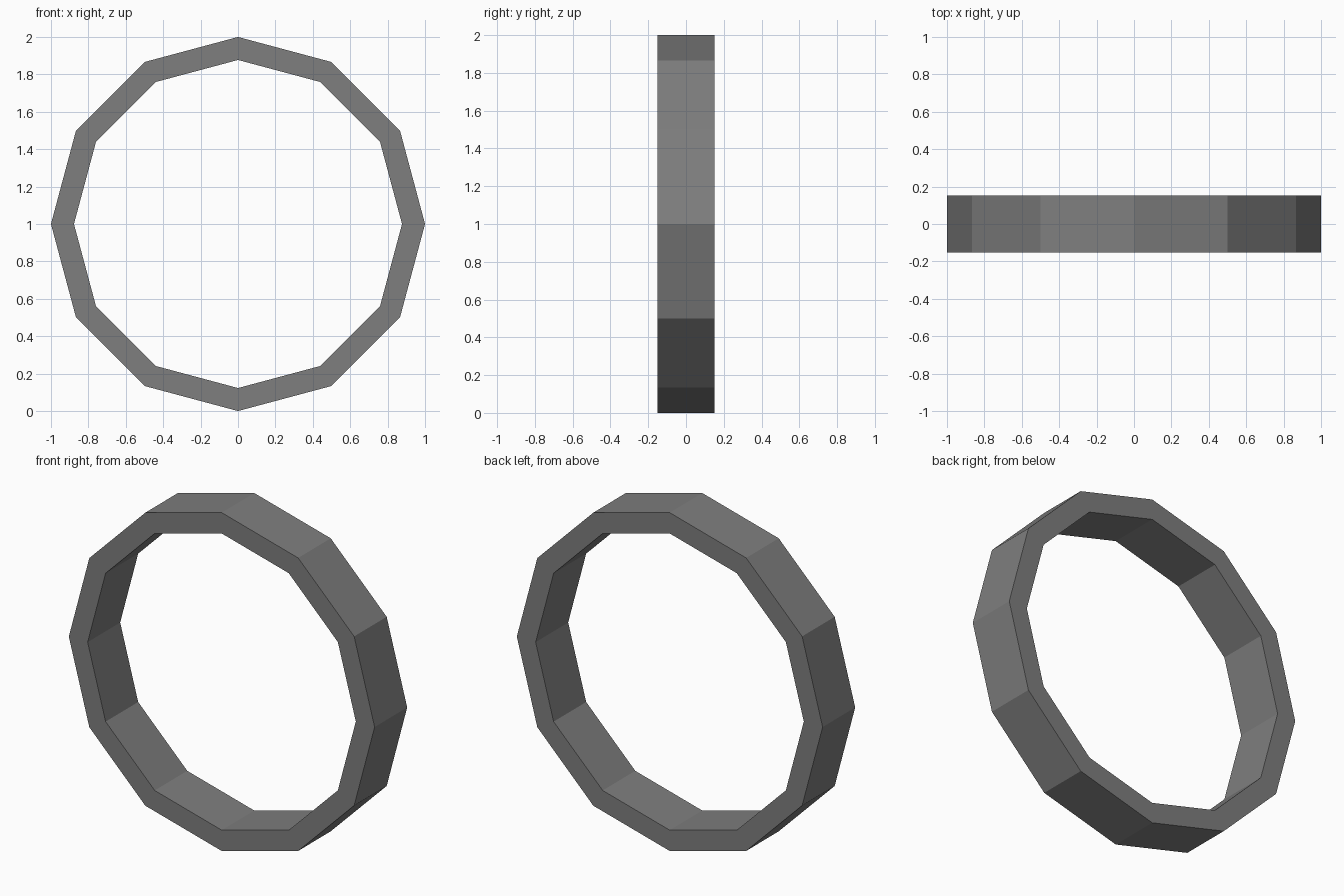
import bpy, bmesh, math

if "Cube" in bpy.data.objects:
    bpy.data.objects.remove(bpy.data.objects["Cube"])

SIDES, OUTER, INNER, HALF_DEPTH = 12, 1.0, 0.877, 0.152

# Rectangular cross-section as (radius, y)
section = [(OUTER, -HALF_DEPTH), (OUTER, HALF_DEPTH),
           (INNER, HALF_DEPTH), (INNER, -HALF_DEPTH)]

# Sweep the section around the y axis, one copy per corner of the ring
bm = bmesh.new()
loops = []
for i in range(SIDES):
    a = 2 * math.pi * i / SIDES
    loops.append([bm.verts.new((r * math.cos(a), y, 1 + r * math.sin(a)))
                  for r, y in section])
for i in range(SIDES):
    a, b = loops[i], loops[(i + 1) % SIDES]
    for j in range(4):
        k = (j + 1) % 4
        bm.faces.new((a[j], a[k], b[k], b[j]))
bmesh.ops.recalc_face_normals(bm, faces=bm.faces)

# Flat-shaded ring
mesh = bpy.data.meshes.new("ring")
bm.to_mesh(mesh)
bm.free()
ring = bpy.data.objects.new("ring", mesh)
bpy.context.collection.objects.link(ring)

# Dark grey material
grey = bpy.data.materials.new("dark_grey")
grey.diffuse_color = (0.21, 0.21, 0.21, 1)
grey.use_nodes = True
grey.node_tree.nodes["Principled BSDF"].inputs["Base Color"].default_value = grey.diffuse_color
mesh.materials.append(grey)
